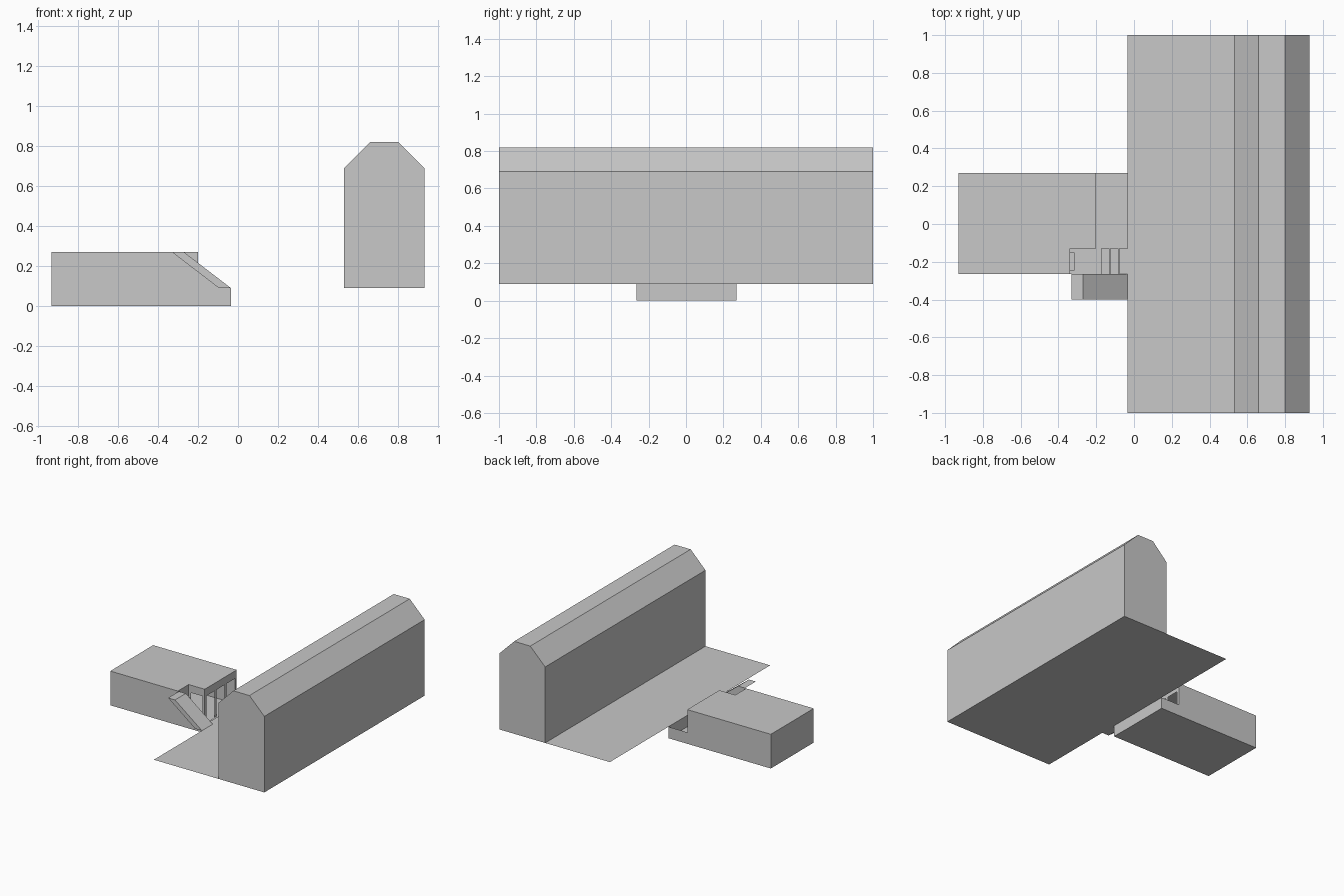
import bpy

cube = bpy.data.objects.get("Cube")
if cube:
    bpy.data.objects.remove(cube, do_unlink=True)

grey = bpy.data.materials.new("plain_grey")
GREY = (0.58, 0.58, 0.58, 1)
grey.diffuse_color = GREY
grey.use_nodes = True
grey.node_tree.nodes["Principled BSDF"].inputs["Base Color"].default_value = GREY


def add_mesh(name, verts, faces):
    mesh = bpy.data.meshes.new(name)
    mesh.from_pydata(verts, [], faces)
    mesh.materials.append(grey)
    obj = bpy.data.objects.new(name, mesh)
    bpy.context.collection.objects.link(obj)
    return obj


def sheet(name, points):
    return add_mesh(name, points, [range(len(points))])


def flat(name, outline, z):
    return sheet(name, [(x, y, z) for x, y in outline])


def prism(name, profile, y0, y1):
    """Extrude an x-z profile along y."""
    n = len(profile)
    verts = [(x, y, z) for y in (y0, y1) for x, z in profile]
    faces = [tuple(range(n)), tuple(reversed(range(n, 2 * n)))]
    faces += [(i, i + n, (i + 1) % n + n, (i + 1) % n) for i in range(n)]
    return add_mesh(name, verts, faces)


def wall(name, place, start, end, openings):
    """Upright sheet with a header and pillars around its openings."""
    verts, faces = [], []

    def panel(a, b, low, high):
        k = len(verts)
        verts.extend([place(a, low), place(b, low), place(b, high), place(a, high)])
        faces.append((k, k + 1, k + 2, k + 3))

    edges = [start] + [e for pair in openings for e in pair] + [end]
    for a, b in zip(edges[::2], edges[1::2]):
        panel(a, b, 0, HEAD)
    panel(start, end, HEAD, ROOF)
    return add_mesh(name, verts, faces)


# Key levels and positions
ROOF, DECK, HEAD = 0.27, 0.09, 0.21
LEFT, EDGE, HALL_END, NOTCH = -0.93, -0.035, -0.2, -0.34
FRONT, BACK, INNER = -0.265, 0.27, -0.13

# Long block with chamfered top, standing on a deck
prism("long_block", [(0.53, DECK), (0.93, DECK), (0.93, 0.69), (0.80, 0.82),
                     (0.66, 0.82), (0.53, 0.69)], -1, 1)
flat("deck", [(EDGE, -1), (0.53, -1), (0.53, 1), (EDGE, 1)], DECK)

# Hall shell: floor, roof with a cut corner, outer walls
flat("hall_floor", [(LEFT, BACK), (EDGE, BACK), (EDGE, FRONT), (LEFT, FRONT)], 0)
flat("hall_roof", [(LEFT, FRONT), (NOTCH, FRONT), (NOTCH, INNER),
                   (HALL_END, INNER), (HALL_END, BACK), (LEFT, BACK)], ROOF)
sheet("hall_side_wall", [(LEFT, BACK, 0), (LEFT, FRONT, 0),
                         (LEFT, FRONT, ROOF), (LEFT, BACK, ROOF)])
sheet("hall_front_wall", [(x, FRONT, z) for x, z in (
    (LEFT, 0), (EDGE, 0), (EDGE, DECK), (-0.27, ROOF), (LEFT, ROOF))])
sheet("hall_back_wall", [(x, BACK, z) for x, z in (
    (LEFT, ROOF), (HALL_END, ROOF), (HALL_END, DECK), (EDGE, DECK), (EDGE, 0), (LEFT, 0))])
sheet("deck_edge_wall", [(EDGE, FRONT, 0), (EDGE, BACK, 0),
                         (EDGE, BACK, DECK), (EDGE, FRONT, DECK)])

# Inner walls with openings
wall("hall_end_wall", lambda y, z: (HALL_END, y, z), INNER, BACK,
     [(-0.105, -0.01), (0.015, 0.12), (0.145, 0.25)])
wall("corner_back_wall", lambda x, z: (x, INNER, z), NOTCH, HALL_END, [(-0.32, -0.22)])
wall("corner_side_wall", lambda y, z: (NOTCH, y, z), FRONT, INNER, [])
prism("doorway", [(NOTCH, 0), (-0.315, 0), (-0.315, 0.18), (NOTCH, 0.18)], -0.245, -0.15)

# Steps from the deck down to the hall floor
for i, x in enumerate((-0.08, -0.127, -0.175)):
    top = DECK * (3 - i) / 3 - 0.002
    prism("step", [(x, 0), (x + 0.046, 0), (x + 0.046, top), (x, top)], FRONT + 0.001, INNER)

# Sloping ramp beside the hall
prism("ramp", [(-0.33, ROOF), (-0.095, DECK), (EDGE, DECK), (-0.27, ROOF)], -0.4, FRONT)
